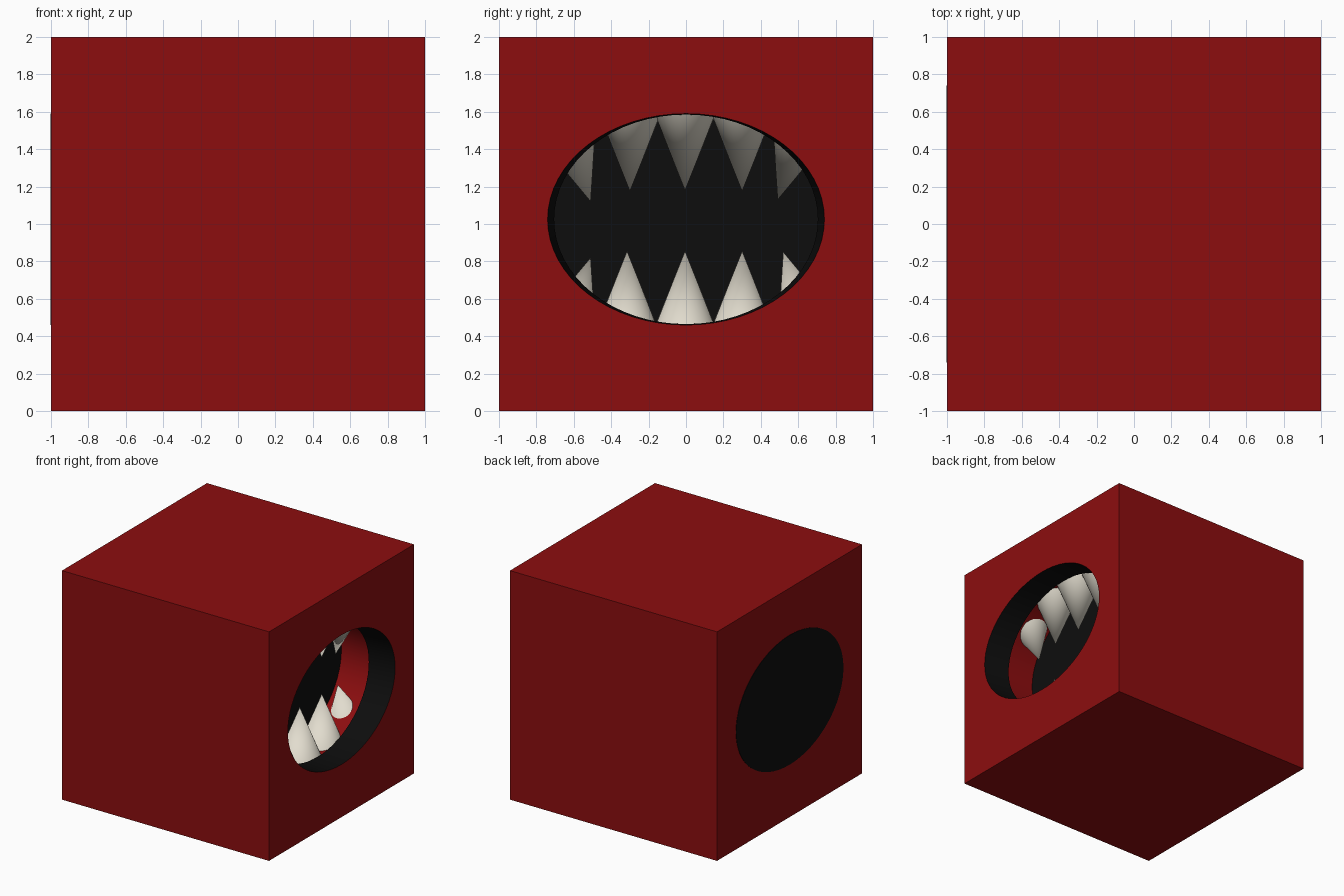
import bpy, bmesh, math
from mathutils import Matrix, Vector

if "Cube" in bpy.data.objects:
    bpy.data.objects.remove(bpy.data.objects["Cube"])

CZ = 1.025          # height of the mouth centre
SEG = 64


def material(name, rgb):
    m = bpy.data.materials.new(name)
    m.diffuse_color = (*rgb, 1)
    m.use_nodes = True
    m.node_tree.nodes["Principled BSDF"].inputs["Base Color"].default_value = m.diffuse_color
    return m


red = material("red", (0.265, 0.0042, 0.0048))
black = material("black", (0.004, 0.004, 0.004))
ivory = material("ivory", (0.76, 0.72, 0.62))


def finish(bm, name, mats):
    bmesh.ops.recalc_face_normals(bm, faces=bm.faces[:])
    me = bpy.data.meshes.new(name)
    bm.to_mesh(me)
    bm.free()
    ob = bpy.data.objects.new(name, me)
    bpy.context.collection.objects.link(ob)
    for m in mats:
        me.materials.append(m)
    return ob


def ring(bm, x, ry, rz):
    return [bm.verts.new((x, ry * math.cos(2 * math.pi * i / SEG),
                          CZ + rz * math.sin(2 * math.pi * i / SEG))) for i in range(SEG)]


def bridge(bm, a, b, mat, smooth=True):
    for i in range(SEG):
        j = (i + 1) % SEG
        f = bm.faces.new((a[i], a[j], b[j], b[i]))
        f.material_index = mat
        f.smooth = smooth


# Cube body with an oval mouth opening in the right side
bm = bmesh.new()
bmesh.ops.create_cube(bm, size=2, matrix=Matrix.Translation((0, 0, 1)))
side = next(f for f in bm.faces if f.calc_center_median().x > 0.9)
square = list(side.edges)
bmesh.ops.delete(bm, geom=[side], context='FACES_ONLY')
lip = ring(bm, 1.0, 0.74, 0.565)
oval = [bm.edges.new((lip[i], lip[(i + 1) % SEG])) for i in range(SEG)]
bmesh.ops.triangle_fill(bm, edges=square + oval, use_beauty=True,
                        use_dissolve=False, normal=Vector((1, 0, 0)))

# Black lip, red cavity behind it, black throat at the end
inner = ring(bm, 0.77, 0.705, 0.56)
wide = ring(bm, 0.765, 0.77, 0.605)
deep = ring(bm, 0.46, 0.77, 0.605)
bridge(bm, lip, inner, 1)
bridge(bm, inner, wide, 0, False)
bridge(bm, wide, deep, 0)
bm.faces.new(deep).material_index = 1
body = finish(bm, "cube_body", [red, black])
bpy.context.view_layer.objects.active = body
body.select_set(True)
bpy.ops.object.shade_smooth_by_angle(angle=math.radians(30))
body.select_set(False)

# Black oval on the left side
bm = bmesh.new()
a = ring(bm, -1.003, 0.74, 0.565)
b = ring(bm, -0.997, 0.74, 0.565)
bridge(bm, a, b, 0, False)
bm.faces.new(a)
bm.faces.new(b)
finish(bm, "back_oval", [black])


def tooth(name, y, z, up, tilt):
    """Cone with its tip at (y, z); up=1 has its base above, -1 below."""
    length = 0.5
    bm = bmesh.new()
    bmesh.ops.create_cone(bm, cap_ends=True, segments=32, radius1=0.0, radius2=0.2,
                          depth=length, matrix=Matrix.Translation((0, 0, length / 2)))
    bmesh.ops.remove_doubles(bm, verts=bm.verts[:], dist=1e-5)
    axis = Vector((0, math.sin(tilt), up * math.cos(tilt)))
    rot = Vector((0, 0, 1)).rotation_difference(axis).to_matrix().to_4x4()
    bmesh.ops.transform(bm, matrix=Matrix.Translation((0.6, y, z)) @ rot, verts=bm.verts[:])
    for f in bm.faces:
        f.smooth = len(f.verts) < 5
    for e in bm.edges:
        if any(len(f.verts) > 4 for f in e.link_faces):
            e.smooth = False
    finish(bm, name, [ivory])


# Two rows of teeth, the outer ones leaning outward
T = math.radians(18)
upper = [(-0.51, 1.12, -T), (-0.3, 1.175, 0), (-0.005, 1.18, 0), (0.3, 1.175, 0), (0.49, 1.13, T)]
lower = [(-0.51, 0.82, -T), (-0.315, 0.855, 0), (-0.005, 0.855, 0), (0.3, 0.855, 0), (0.52, 0.85, T)]
for i, (y, z, t) in enumerate(upper):
    tooth(f"upper_tooth_{i + 1}", y, z, 1, t)
for i, (y, z, t) in enumerate(lower):
    tooth(f"lower_tooth_{i + 1}", y, z, -1, t)
